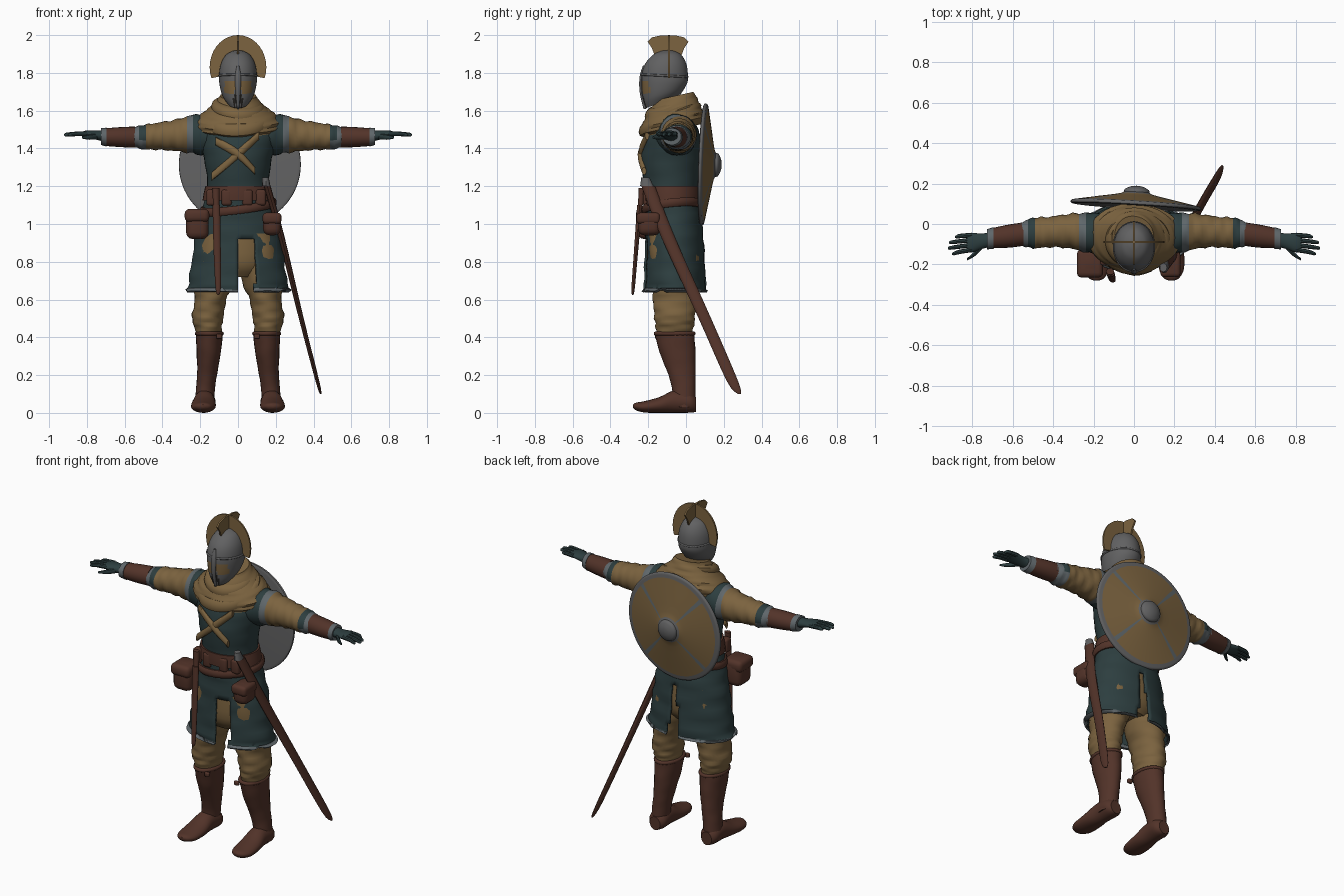
import bpy, bmesh, math
from mathutils import Vector

if "Cube" in bpy.data.objects:
    bpy.data.objects.remove(bpy.data.objects["Cube"])


def material(name, *rgb):
    m = bpy.data.materials.new(name)
    m.use_nodes = True
    m.diffuse_color = (*rgb, 1)
    m.node_tree.nodes["Principled BSDF"].inputs["Base Color"].default_value = (*rgb, 1)
    return m


TAN = material("tan cloth", .2, .125, .05)
TEAL = material("dark teal cloth", .026, .048, .05)
LEATHER = material("brown leather", .085, .033, .022)
STEEL = material("grey steel", .12, .12, .122)
TRIM = material("blue grey trim", .115, .135, .145)
DARK = material("dark gap", .02, .018, .016)


def finish(name, bm, mat, rule=None, angle=40):
    """Turn a bmesh into a shaded object; rule(face centre) picks other colours."""
    bmesh.ops.recalc_face_normals(bm, faces=bm.faces)
    mesh = bpy.data.meshes.new(name)
    bm.to_mesh(mesh)
    bm.free()
    obj = bpy.data.objects.new(name, mesh)
    bpy.context.collection.objects.link(obj)
    mats = [mat]
    mesh.materials.append(mat)
    for f in mesh.polygons:
        m = (rule(f.center) if rule else None) or mat
        if m not in mats:
            mats.append(m)
            mesh.materials.append(m)
        f.material_index = mats.index(m)
    bpy.ops.object.select_all(action='DESELECT')
    obj.select_set(True)
    bpy.context.view_layer.objects.active = obj
    bpy.ops.object.shade_smooth_by_angle(angle=math.radians(angle))
    return obj


def smooth_path(rows, steps):
    rows = [Vector(r) for r in rows]
    out = []
    for i in range(len(rows) - 1):
        a, b, c, d = rows[max(i - 1, 0)], rows[i], rows[i + 1], rows[min(i + 2, len(rows) - 1)]
        for k in range(steps):
            t = k / steps
            out.append(b + (c - a) * (t / 2) + (2*a - 5*b + 4*c - d) * (t*t / 2)
                       + (3*b - a - 3*c + d) * (t**3 / 2))
    return out + [rows[-1]]


def tube(name, rows, mat, seg=20, steps=4, side=1, fold=0, rule=None, warp=None, drop=None, angle=40):
    """Loft ellipses along rows of (x, y, z, radius, radius); side -1 mirrors it."""
    span = [abs(rows[-1][i] - rows[0][i]) for i in range(3)]
    u, v = [(1, 2), (0, 2), (0, 1)][span.index(max(span))]
    bm = bmesh.new()
    rings = []
    for n, r in enumerate(smooth_path(rows, steps)):
        ring = []
        for k in range(seg):
            a = math.tau * k / seg
            w = 1 + fold * math.sin(3 * a + n * 1.3) + fold * math.sin(n * 1.9 - 2 * a)
            p = Vector(r[:3])
            p[u] += r[3] * w * math.cos(a)
            p[v] += r[4] * w * math.sin(a)
            if warp:
                p = warp(p)
            p.x *= side
            ring.append(bm.verts.new(p))
        rings.append(ring)
    for lo, hi in zip(rings, rings[1:]):
        for k in range(seg):
            j = (k + 1) % seg
            bm.faces.new((lo[k], lo[j], hi[j], hi[k]))
    if not drop:
        bm.faces.new(rings[0])
    bm.faces.new(rings[-1])
    if drop:
        gone = [f for f in bm.faces if drop(f.calc_center_median())]
        bmesh.ops.delete(bm, geom=gone, context='FACES')
    return finish(name, bm, mat, rule, angle)


def plate(name, outline, thick, mat):
    """Extrude a closed outline of 3D points along the vector thick."""
    bm = bmesh.new()
    face = bm.faces.new([bm.verts.new(Vector(p) - Vector(thick) / 2) for p in outline])
    ext = bmesh.ops.extrude_face_region(bm, geom=[face])
    moved = [g for g in ext["geom"] if isinstance(g, bmesh.types.BMVert)]
    bmesh.ops.translate(bm, verts=moved, vec=thick)
    return finish(name, bm, mat)


def box(name, centre, size, mat, bevel=.02):
    bm = bmesh.new()
    bmesh.ops.create_cube(bm, size=1)
    bmesh.ops.scale(bm, vec=size, verts=bm.verts)
    bmesh.ops.bevel(bm, geom=bm.edges[:], offset=bevel, segments=3, profile=.5, affect='EDGES')
    bmesh.ops.translate(bm, vec=centre, verts=bm.verts)
    return finish(name, bm, mat)


def hoop(name, centre, rx, ry, minor, tilt, mat, height=1):
    """An oval ring around the body; tilt = (front-down slope, side slope)."""
    bm = bmesh.new()
    grid = []
    for i in range(40):
        a = math.tau * i / 40
        row = []
        for k in range(10):
            b = math.tau * k / 10
            x = (rx + minor * math.cos(b)) * math.cos(a)
            y = (ry + minor * math.cos(b)) * math.sin(a)
            z = minor * height * math.sin(b) + y * tilt[0] + x * tilt[1]
            row.append(bm.verts.new(Vector(centre) + Vector((x, y, z))))
        grid.append(row)
    for i in range(40):
        for k in range(10):
            p, q, m = grid[i], grid[(i + 1) % 40], (k + 1) % 10
            bm.faces.new((p[k], q[k], q[m], p[m]))
    return finish(name, bm, mat)


# Arms, hands, legs and boots, once per side
def sleeve_colour(c):
    x = abs(c.x)
    if x < .23:
        return TEAL
    if x < .27 or x > .525:
        return TRIM
    if .485 < x < .525:
        return TEAL if c.z > 1.45 else TRIM


for s, label in ((1, "left"), (-1, "right")):
    tube(label + "_sleeve", [(.1, -.06, 1.46, .11, .11), (.22, -.045, 1.475, .1, .105),
         (.32, -.035, 1.47, .085, .085), (.42, -.04, 1.465, .075, .072),
         (.5, -.045, 1.46, .075, .065), (.56, -.05, 1.46, .055, .05)],
         TAN, 24, 6, s, .03, sleeve_colour)
    tube(label + "_bracer", [(.545, -.05, 1.46, .058, .056), (.62, -.06, 1.46, .057, .053),
         (.7, -.07, 1.46, .05, .047)], LEATHER, side=s)
    tube(label + "_cuff", [(.695, -.07, 1.46, .054, .05), (.725, -.075, 1.463, .05, .045)], TRIM, side=s)
    tube(label + "_palm", [(.7, -.075, 1.465, .036, .03), (.75, -.085, 1.47, .038, .024),
         (.8, -.092, 1.477, .048, .018), (.825, -.092, 1.477, .04, .012)], TEAL, side=s)
    for i, tip in enumerate((.885, .915, .92, .9)):
        y = -.055 - .024 * i
        tube(label + "_finger", [(.8, y, 1.477, .012, .013), (.86, y * 1.08, 1.477, .011, .012),
             (tip - .01, y * 1.15, 1.473, .009, .01), (tip, y * 1.16, 1.472, .003, .004)], TEAL, 8, 2, s)
    tube(label + "_thumb", [(.74, -.1, 1.465, .014, .016), (.785, -.145, 1.46, .013, .014),
         (.825, -.175, 1.458, .005, .006)], TEAL, 8, 3, s)

    tube(label + "_trouser_leg", [(.15, -.06, .39, .06, .085), (.158, -.06, .45, .072, .1),
         (.16, -.06, .51, .084, .108), (.145, -.06, .6, .084, .115),
         (.125, -.06, .72, .11, .125), (.105, -.065, .95, .1, .13)], TAN, 28, 5, s, .025)
    tube(label + "_boot_shaft", [(.18, -.01, .03, .052, .06), (.172, -.012, .13, .05, .062),
         (.162, -.025, .22, .054, .075), (.155, -.045, .32, .064, .095),
         (.152, -.06, .42, .072, .105)], LEATHER, 24, side=s, fold=.008)
    hoop(label + "_boot_cuff", (.152 * s, -.06, .42), .066, .1, .011, (0, 0), LEATHER)
    tube(label + "_boot_foot", [(.175, .052, .045, .035, .04), (.175, .02, .055, .056, .054),
         (.178, -.06, .06, .056, .06), (.182, -.14, .042, .065, .042),
         (.185, -.22, .032, .062, .03), (.185, -.265, .034, .04, .02),
         (.185, -.28, .036, .012, .008)], LEATHER, 20, side=s,
         warp=lambda p: Vector((p.x, p.y, max(p.z, 0))))
    box(label + "_boot_knot", (.1 * s, -.155, .405), (.03, .02, .025), LEATHER, .006)

# Tunic body and slit skirt
tube("tunic_body", [(0, -.075, 1.08, .175, .14), (0, -.078, 1.2, .162, .142),
     (0, -.08, 1.32, .175, .158), (0, -.075, 1.42, .195, .155),
     (0, -.07, 1.5, .2, .135), (0, -.07, 1.58, .1, .09)], TEAL, 36, fold=.006)
tube("breeches_seat", [(0, -.06, .72, .12, .1), (0, -.06, .8, .19, .145),
     (0, -.065, 1.0, .18, .132)], TAN, 28)


def slit(c):
    front = c.y < -.07 and .005 < c.x < .09 and c.z < .93
    back = c.y > 0 and abs(c.x - .015) < .012 + (.95 - c.z) * .1 and c.z < .95
    return front or back


skirt = tube("tunic_skirt", [(0, -.058, .65, .268, .168), (0, -.058, .665, .266, .166),
             (0, -.06, .8, .245, .16), (0, -.062, .95, .222, .153),
             (0, -.07, 1.08, .19, .145), (0, -.075, 1.15, .17, .14)], TEAL, 80, 5, fold=.012,
             rule=lambda c: TRIM if c.z < .658 else None, drop=slit)
shell = skirt.modifiers.new("cloth thickness", 'SOLIDIFY')
shell.thickness = .012

# Belts, pouches and dagger
tube("waist_belt", [(0, -.075, 1.125, .188, .153), (0, -.076, 1.16, .182, .153),
     (0, -.077, 1.2, .173, .15)], LEATHER, 36)
hoop("hip_belt", (0, -.073, 1.09), .192, .15, .013, (.1, .12), LEATHER, 1.8)
for x in (-.14, -.06, .05, .12):
    box("belt_pouch", (x, -.215 + abs(x) * .25, 1.14), (.055, .05, .085), LEATHER, .014)
box("right_pouch", (-.215, -.19, 1.0), (.12, .13, .16), LEATHER, .035)
box("right_pouch_flap", (-.217, -.195, 1.045), (.13, .14, .07), LEATHER, .025)
box("left_pouch", (.18, -.195, 1.0), (.095, .12, .12), LEATHER, .035)
box("left_pouch_flap", (.18, -.2, 1.03), (.1, .125, .06), LEATHER, .02)
tube("dagger_sheath", [(-.115, -.245, 1.1, .02, .014), (-.11, -.265, .85, .019, .011),
     (-.105, -.28, .66, .014, .009), (-.105, -.282, .625, .004, .003)], LEATHER, 12)
tube("dagger_grip", [(-.115, -.24, 1.1, .016, .014), (-.118, -.235, 1.19, .02, .016)], LEATHER, 12)

# Sword scabbard on the left hip
tube("sword_scabbard", [(.155, -.2, 1.2, .018, .036), (.23, -.095, .93, .017, .036),
     (.335, .1, .5, .013, .033), (.42, .245, .17, .01, .03), (.438, .282, .1, .004, .008)], LEATHER, 12)
tube("sword_throat", [(.15, -.207, 1.2, .022, .036), (.145, -.215, 1.245, .018, .022)], STEEL, 12)

# Crossed chest straps
tube("chest_strap_up", [(-.14, -.195, 1.25, .012, .022), (0, -.238, 1.37, .014, .026),
     (.11, -.205, 1.47, .012, .024)], TAN, 12)
tube("chest_strap_down", [(-.12, -.205, 1.44, .012, .022), (0, -.24, 1.37, .016, .026),
     (.09, -.222, 1.28, .012, .02)], TAN, 12)

# Cowl over the shoulders with rolled folds
tube("shoulder_cowl", [(0, -.065, 1.5, .215, .15), (0, -.065, 1.535, .235, .165),
     (0, -.07, 1.58, .2, .155), (0, -.065, 1.63, .135, .13),
     (0, -.06, 1.68, .095, .1)], TAN, 40, 5, fold=.014,
     warp=lambda p: p + Vector((0, 0, .22 * (p.y + .05))))
hoop("cowl_front_roll", (0, -.09, 1.555), .15, .125, .036, (.42, .04), TAN, 1.1)
hoop("cowl_neck_roll", (0, -.085, 1.61), .108, .1, .034, (.3, -.08), TAN, 1.1)


# Helmet with eye openings, nose guard and crossed crests
def helmet_colour(c):
    if c.y < -.15 and .016 < abs(c.x) < .072 and 1.69 < c.z < 1.75 + abs(c.x) * .15:
        return TAN
    if c.y < -.15 and .013 < abs(c.x) < .024 and c.z <= 1.69:
        return DARK


def cheek_drop(p):
    low = max(0, 1.76 - p.z) / .16
    return Vector((p.x, p.y, p.z + low * (.05 + .4 * (p.y + .12))))


tube("helmet", [(0, -.12, 1.6, .06, .092), (0, -.118, 1.65, .084, .108),
     (0, -.114, 1.72, .097, .12), (0, -.112, 1.79, .1, .122), (0, -.107, 1.85, .09, .108),
     (0, -.1, 1.895, .064, .075), (0, -.097, 1.915, .03, .036), (0, -.096, 1.92, .004, .005)],
     STEEL, 56, 6, rule=helmet_colour, warp=cheek_drop)
tube("nose_guard", [(0, -.218, 1.61, .006, .008), (0, -.236, 1.7, .013, .01),
     (0, -.236, 1.78, .016, .01), (0, -.222, 1.84, .006, .006)], STEEL, 10)
hoop("brow_band", (0, -.113, 1.785), .099, .121, .006, (-.05, 0), STEEL)
fan = [math.radians(a) for a in range(-20, 201, 10)]
plate("side_crest", [(.15 * math.cos(a), -.09, 1.83 + .17 * math.sin(a)) for a in fan]
      + [(0, -.09, 1.8)], (0, .01, 0), TAN)
half = [(.035, 1.85), (.07, 1.89), (.085, 1.93), (.108, 1.965), (.085, 1.988), (.04, 1.998)]
plate("long_crest", [(0, -.095 + y, z) for y, z in half]
      + [(0, -.095 - y, z) for y, z in reversed(half)], (.01, 0, 0), TAN)


# Round shield slung on the back
def shield_colour(c):
    r = math.hypot(c.x, c.z)
    turn = math.degrees(math.atan2(c.z, c.x)) % 90
    if r > .295 or r < .075:
        return STEEL
    if abs(turn - 42) < 4 and c.y > -.01:
        return TRIM


shield = tube("back_shield", [(0, -.012, 0, .305, .305), (0, -.008, 0, .322, .322),
              (0, .006, 0, .32, .32), (0, .012, 0, .295, .295), (0, .032, 0, .19, .19),
              (0, .055, 0, .075, .075), (0, .075, 0, .06, .06), (0, .09, 0, .03, .03),
              (0, .094, 0, .004, .004)], TAN, 72, 3, rule=shield_colour)
shield.location = (.01, .095, 1.315)
shield.rotation_euler = (math.radians(-2), 0, math.radians(-3.5))
